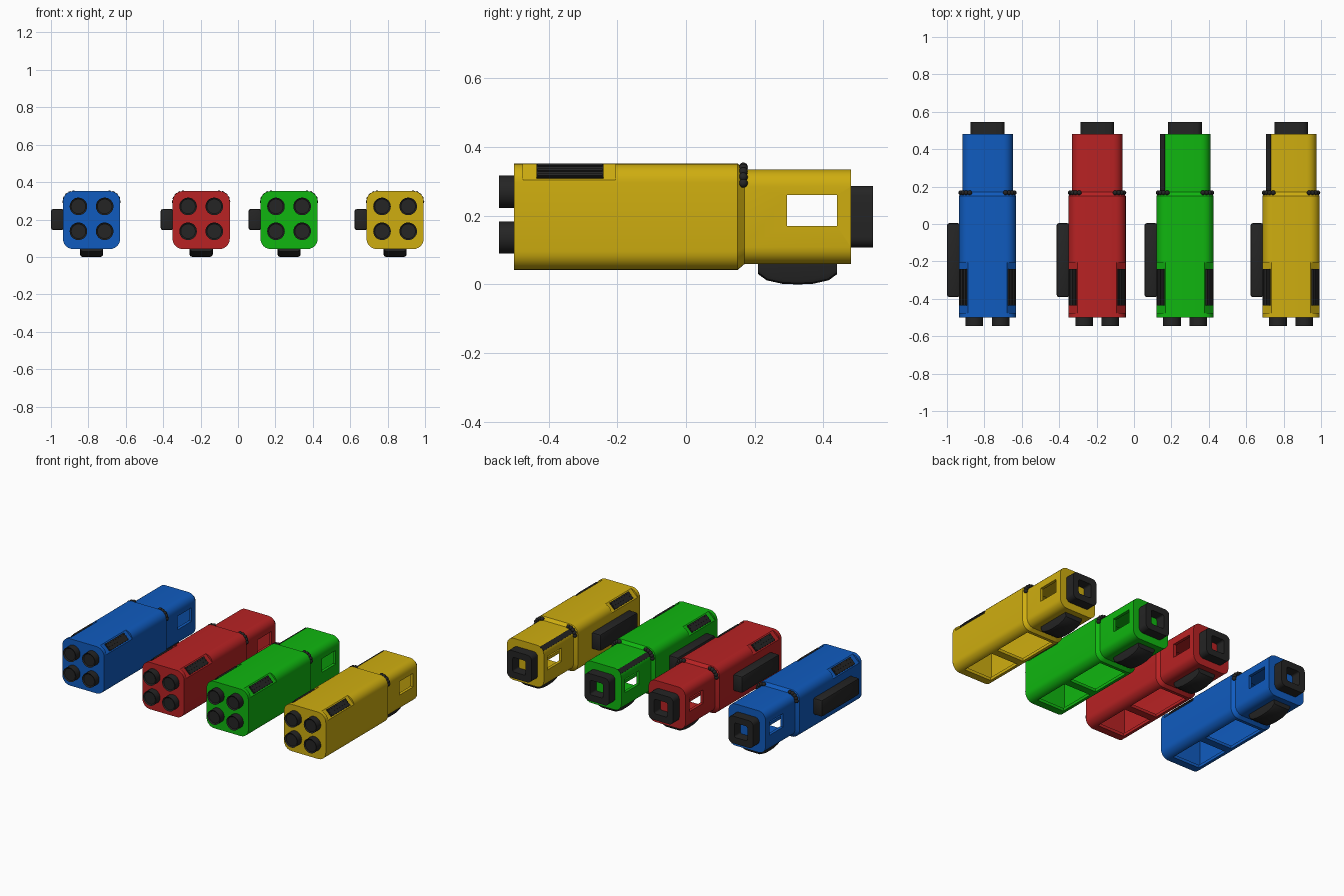
import bpy, bmesh, math
from mathutils import Matrix, Vector

if "Cube" in bpy.data.objects:
    bpy.data.objects.remove(bpy.data.objects["Cube"], do_unlink=True)


def material(name, rgb):
    m = bpy.data.materials.new(name)
    m.use_nodes = True
    m.diffuse_color = (*rgb, 1)
    m.node_tree.nodes["Principled BSDF"].inputs["Base Color"].default_value = (*rgb, 1)
    return m


black = material("black", (0.018, 0.018, 0.018))
paints = {
    "blue": (-0.783, material("blue", (0.005, 0.105, 0.52))),
    "red": (-0.197, material("red", (0.48, 0.016, 0.017))),
    "green": (0.273, material("green", (0.005, 0.47, 0.005))),
    "yellow": (0.84, material("yellow", (0.62, 0.42, 0.005))),
}


def finish(name, bm, mat=None, smooth=True):
    bmesh.ops.recalc_face_normals(bm, faces=bm.faces)
    mesh = bpy.data.meshes.new(name)
    bm.to_mesh(mesh)
    bm.free()
    ob = bpy.data.objects.new(name, mesh)
    bpy.context.collection.objects.link(ob)
    if mat:
        mesh.materials.append(mat)
    bpy.ops.object.select_all(action="DESELECT")
    ob.select_set(True)
    bpy.context.view_layer.objects.active = ob
    if smooth:
        bpy.ops.object.shade_smooth_by_angle(angle=math.radians(35))
    return ob


def rounded_loft(name, x, sections, mat=None, steps=7):
    """Loft along y through sections (y, centre z, half width, half height, radius)."""
    bm = bmesh.new()
    rings = []
    for y, z, w, h, r in sections:
        ring = []
        for k, (sx, sz) in enumerate([(1, 1), (-1, 1), (-1, -1), (1, -1)]):
            for i in range(steps):
                a = math.pi / 2 * (k + i / (steps - 1))
                ring.append(bm.verts.new((x + sx * (w - r) + r * math.cos(a), y,
                                          z + sz * (h - r) + r * math.sin(a))))
        rings.append(ring)
    for a, b in zip(rings, rings[1:]):
        for i in range(len(a)):
            j = (i + 1) % len(a)
            bm.faces.new((a[i], a[j], b[j], b[i]))
    bm.faces.new(rings[0])
    bm.faces.new(rings[-1])
    return finish(name, bm, mat)


def box(name, centre, size, mat=None, bevel=0, tilt=0):
    bm = bmesh.new()
    bmesh.ops.create_cube(bm, size=1)
    bmesh.ops.scale(bm, vec=size, verts=bm.verts)
    if bevel:
        bmesh.ops.bevel(bm, geom=bm.edges[:], offset=bevel, segments=2,
                        affect="EDGES", profile=0.5)
    bm.transform(Matrix.Translation(centre) @ Matrix.Rotation(tilt, 4, "Y"))
    return finish(name, bm, mat)


def carve(ob, cutters):
    for c in cutters:
        mod = ob.modifiers.new("cut", "BOOLEAN")
        mod.operation, mod.solver, mod.object = "DIFFERENCE", "EXACT", c
        bpy.context.view_layer.objects.active = ob
        bpy.ops.object.modifier_apply(modifier=mod.name)
        bpy.data.objects.remove(c, do_unlink=True)
    bpy.ops.object.select_all(action="DESELECT")
    ob.select_set(True)
    bpy.ops.object.shade_smooth_by_angle(angle=math.radians(35))


def corner(x, side, cx, cz, r, angle=45):
    """Point on a rounded upper corner, as x and z."""
    a = math.radians(angle)
    return x + side * (cx + r * math.cos(a)), cz + r * math.sin(a)


def build(colour, x, paint):
    # Hollow housing with a narrower rear section
    shell = rounded_loft(colour + "_housing", x, [
        (-0.5, 0.197, 0.153, 0.155, 0.055), (0.15, 0.197, 0.153, 0.155, 0.055),
        (0.17, 0.197, 0.135, 0.138, 0.05), (0.48, 0.197, 0.135, 0.138, 0.05)], paint)
    cuts = [rounded_loft("cavity_cutter", x, [
        (-0.48, 0.197, 0.133, 0.135, 0.035), (0.14, 0.197, 0.133, 0.135, 0.035),
        (0.16, 0.197, 0.115, 0.118, 0.03), (0.46, 0.197, 0.115, 0.118, 0.03)])]
    # Side windows and two openings underneath
    cuts.append(box("window_cutter", (x, 0.367, 0.215), (0.5, 0.145, 0.09)))
    cuts.append(box("front_hatch_cutter", (x, -0.325, 0.04), (0.2, 0.25, 0.06)))
    cuts.append(box("middle_hatch_cutter", (x, -0.01, 0.04), (0.2, 0.28, 0.06)))
    # Flat seats for the vents on the upper corners
    for side in (1, -1):
        vx, vz = corner(x, side, 0.098, 0.297, 0.068)
        cuts.append(box("vent_cutter", (vx, -0.34, vz), (0.12, 0.27, 0.05), tilt=side * math.pi / 4))
    carve(shell, cuts)

    # Slatted corner vents and beaded clips
    for side, label in ((1, "left"), (-1, "right")):
        tilt = side * math.pi / 4
        vx, vz = corner(x, side, 0.098, 0.297, 0.045)
        box(f"{colour}_{label}_vent", (vx, -0.338, vz), (0.052, 0.195, 0.008), black, tilt=tilt)
        for off in (-0.02, 0, 0.02):
            sx = vx + off * math.cos(tilt) + side * 0.003
            sz = vz - off * math.sin(tilt) + 0.003
            box(f"{colour}_{label}_slat", (sx, -0.338, sz), (0.008, 0.19, 0.008), black, tilt=tilt)
        bm = bmesh.new()
        for angle in (0, 22.5, 45, 67.5, 90):
            bx, bz = corner(x, side, 0.096, 0.295, 0.047, angle)
            bmesh.ops.create_uvsphere(bm, u_segments=12, v_segments=8, radius=0.013,
                                      matrix=Matrix.Translation((bx, 0.167, bz)))
        finish(f"{colour}_{label}_beaded_clip", bm, black)

    # Four front barrels with a shallow bore
    for dx in (-0.07, 0.07):
        for z in (0.137, 0.27):
            bm = bmesh.new()
            bmesh.ops.create_cone(bm, cap_ends=True, segments=32, radius1=0.047, radius2=0.047,
                                  depth=0.06, matrix=Matrix.Translation((x + dx, -0.515, z))
                                  @ Matrix.Rotation(math.pi / 2, 4, "X"))
            front = min(bm.faces, key=lambda f: f.calc_center_median().y)
            bmesh.ops.inset_region(bm, faces=[front], thickness=0.008)
            bmesh.ops.translate(bm, verts=front.verts, vec=(0, 0.006, 0))
            finish(colour + "_barrel", bm, black)

    # Side block
    box(colour + "_side_block", (x - 0.182, -0.193, 0.2), (0.07, 0.395, 0.112), black, bevel=0.012)

    # Rounded pad underneath
    bm = bmesh.new()
    profile = [(0.21, 0.07), (0.21, 0.03), (0.235, 0.012), (0.28, 0.002), (0.325, 0),
               (0.37, 0.002), (0.415, 0.012), (0.44, 0.03), (0.44, 0.07)]
    face = bm.faces.new([bm.verts.new((x - 0.062, y, z)) for y, z in profile])
    out = bmesh.ops.extrude_face_region(bm, geom=[face])
    bmesh.ops.translate(bm, vec=(0.124, 0, 0),
                        verts=[v for v in out["geom"] if isinstance(v, bmesh.types.BMVert)])
    rims = [e for e in bm.edges if abs(e.verts[0].co.x - e.verts[1].co.x) < 0.01
            and max(v.co.z for v in e.verts) < 0.04]
    bmesh.ops.bevel(bm, geom=rims, offset=0.014, segments=2, affect="EDGES", profile=0.5)
    finish(colour + "_bottom_pad", bm, black)

    # Square rear collar
    collar = rounded_loft(colour + "_rear_collar", x, [
        (0.478, 0.197, 0.09, 0.09, 0.03), (0.545, 0.197, 0.09, 0.09, 0.03)], black)
    carve(collar, [rounded_loft("collar_cutter", x, [
        (0.4, 0.197, 0.048, 0.048, 0.012), (0.6, 0.197, 0.048, 0.048, 0.012)])])

    # Dark strip along one rear edge
    if colour in ("green", "yellow"):
        sx, sz = corner(x, -1, 0.085, 0.285, 0.048)
        box(colour + "_edge_strip", (sx, 0.325, sz), (0.032, 0.31, 0.008), black, tilt=-math.pi / 4)


for colour, (x, paint) in paints.items():
    build(colour, x, paint)
